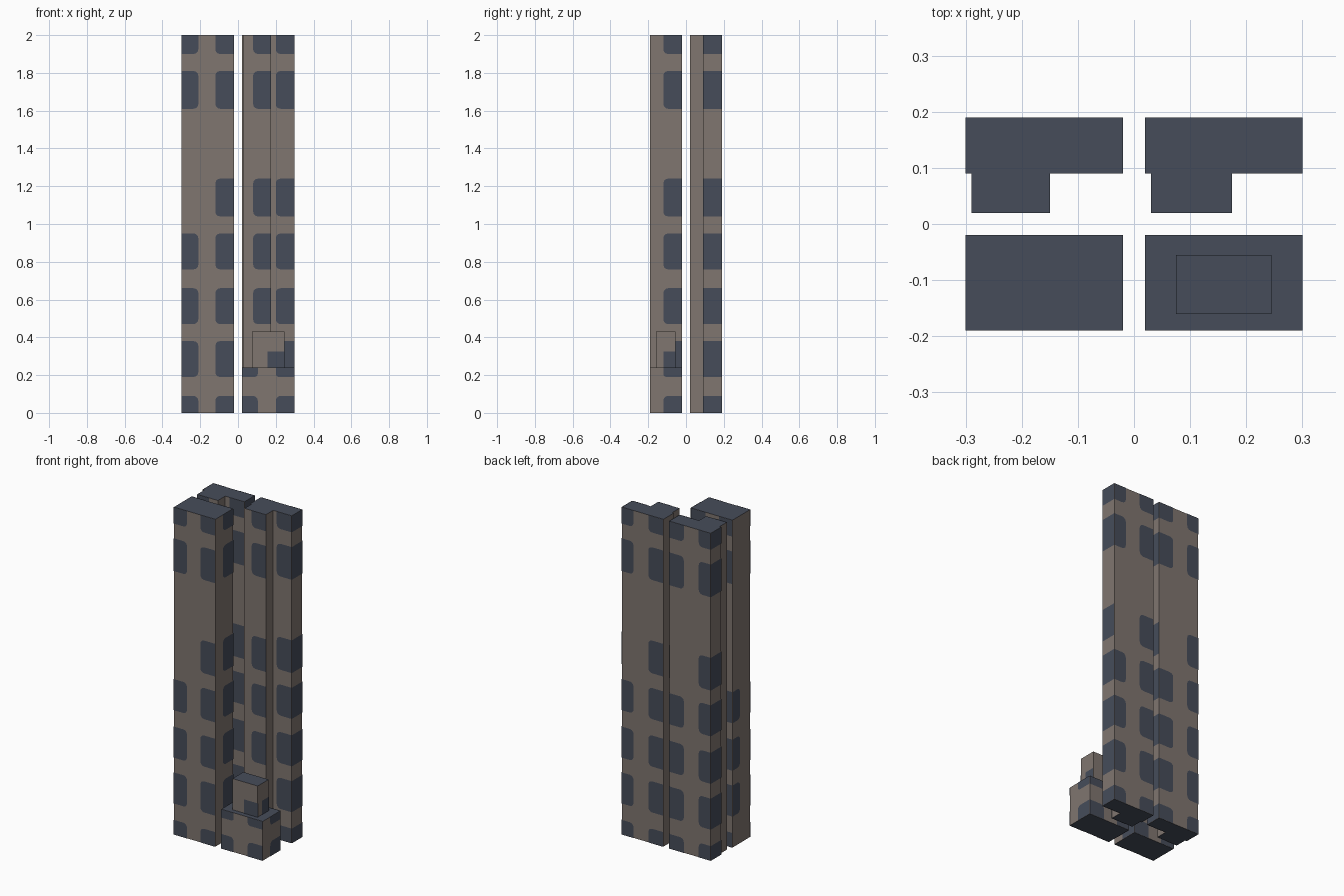
import bpy, bmesh, math

cube = bpy.data.objects.get("Cube")
if cube:
    bpy.data.objects.remove(cube, do_unlink=True)


def material(name, rgb):
    mat = bpy.data.materials.new(name)
    mat.use_nodes = True
    mat.diffuse_color = (*rgb, 1)
    mat.node_tree.nodes["Principled BSDF"].inputs["Base Color"].default_value = (*rgb, 1)
    return mat


WALL = material("warm grey wall", (0.216, 0.181, 0.162))
GLASS = material("slate glass", (0.061, 0.073, 0.102))

# Height bands of the window rows; the blank storeys lie between the last gaps
BANDS = [(0, .09), (.19, .38), (.47, .66), (.76, .95), (1.04, 1.24), (1.61, 1.81), (1.9, 2)]
ODD_ROW = 4
LIFT = 0.002


def finish(bm, name, mats):
    mesh = bpy.data.meshes.new(name)
    bm.to_mesh(mesh)
    bm.free()
    for m in mats:
        mesh.materials.append(m)
    obj = bpy.data.objects.new(name, mesh)
    bpy.context.collection.objects.link(obj)


def outline(u0, u1, z0, z1, wall):
    """Window outline, rounded only at corners away from the wall edges."""
    a0, a1, b0, b1 = wall
    r = min(.025, (u1 - u0) / 3, (z1 - z0) / 3)
    pts = []
    for k, (u, z) in enumerate([(u1, z1), (u0, z1), (u0, z0), (u1, z0)]):
        if min(abs(u - a0), abs(u - a1), abs(z - b0), abs(z - b1)) < .006:
            pts.append((u, z))
            continue
        cu = u - r if u == u1 else u + r
        cz = z - r if z == z1 else z + r
        for i in range(4):
            a = math.pi / 2 * (k + i / 3)
            pts.append((cu + r * math.cos(a), cz + r * math.sin(a)))
    return pts


def block(name, xs, ys, zs, windows):
    """Box with slate roof and base; windows maps a side to (start, end, rows)."""
    bm = bmesh.new()
    bmesh.ops.create_cube(bm, size=1)
    for v in bm.verts:
        v.co = [r[0] if c < 0 else r[1] for c, r in zip(v.co, (xs, ys, zs))]
    for f in bm.faces:
        f.material_index = int(abs(f.normal.z) > .5)
    finish(bm, name, [WALL, GLASS])

    # Thin window plates on every side
    bm = bmesh.new()
    for side, columns in windows.items():
        on_x = side[1] == "x"
        sign = 1 if side[0] == "+" else -1
        depth = (xs if on_x else ys)[sign > 0] + sign * LIFT
        along = ys if on_x else xs
        for u0, u1, rows in columns:
            for row in rows:
                z0, z1 = max(BANDS[row][0], zs[0]), min(BANDS[row][1], zs[1])
                if z1 - z0 < .01:
                    continue
                pts = outline(u0, u1, z0, z1, (*along, *zs))
                if on_x != (sign > 0):
                    pts.reverse()
                if not on_x:
                    verts = [bm.verts.new((u, depth, z)) for u, z in pts]
                else:
                    verts = [bm.verts.new((depth, u, z)) for u, z in pts]
                face = bm.faces.new(verts)
                face.normal_update()
                if face.normal[0 if on_x else 1] * sign < 0:
                    face.normal_flip()
    finish(bm, name + "_windows", [GLASS])


ALL = range(len(BANDS))
MOST = [i for i in ALL if i != ODD_ROW]
LOW = range(1, 4)
FULL = (0, 2)
LEFT, RIGHT = (-.3, -.02), (.02, .3)
FRONT, BACK, WING = (-.19, -.02), (.09, .19), (.02, .09)

# Tall front tower
block("front_tower", LEFT, FRONT, FULL, {
    "-y": [(-.3, -.21, MOST), (-.12, -.02, ALL)],
    "+y": [(-.3, -.21, MOST), (-.12, -.02, ALL)],
    "+x": [(-.12, -.02, ALL)],
    "-x": [(-.09, -.02, LOW)]})

# Low front building and its rooftop box
block("low_building", RIGHT, FRONT, (0, .24), {
    "-y": [(.02, .105, ALL), (.2, .3, ALL)],
    "+y": [(.02, .105, ALL), (.2, .3, ALL)],
    "+x": [(-.12, -.02, ALL)],
    "-x": [(-.12, -.02, ALL)]})
block("rooftop_box", (.075, .245), (-.16, -.055), (.24, .43), {})

# Box windows reach up from the low roof
bm = bmesh.new()
for pts in ([(.155, -.16 - LIFT), (.245 + LIFT, -.16 - LIFT)],
            [(.245 + LIFT, -.12), (.245 + LIFT, -.055)]):
    quad = [bm.verts.new((*p, z)) for z, row in ((.24, pts), (.325, pts[::-1])) for p in row]
    bm.faces.new(quad)
finish(bm, "rooftop_box_windows", [GLASS])

# Rear towers, each with a narrow wing towards the front
block("rear_right_tower", RIGHT, BACK, FULL, {
    "-y": [(.2, .3, ALL)],
    "+y": [(.02, .12, ALL), (.22, .3, MOST)],
    "+x": [(*BACK, ALL)]})
block("rear_right_wing", (.03, .175), WING, FULL, {"-y": [(.08, .175, ALL)]})
block("rear_left_tower", LEFT, BACK, FULL, {
    "-y": [(-.12, -.02, ALL)],
    "+y": [(-.12, -.02, MOST), (-.3, -.22, ALL)],
    "-x": [(*BACK, ALL)],
    "+x": [(*BACK, ALL)]})
block("rear_left_wing", (-.29, -.15), WING, FULL, {
    "-y": [(-.29, -.21, MOST)]})
